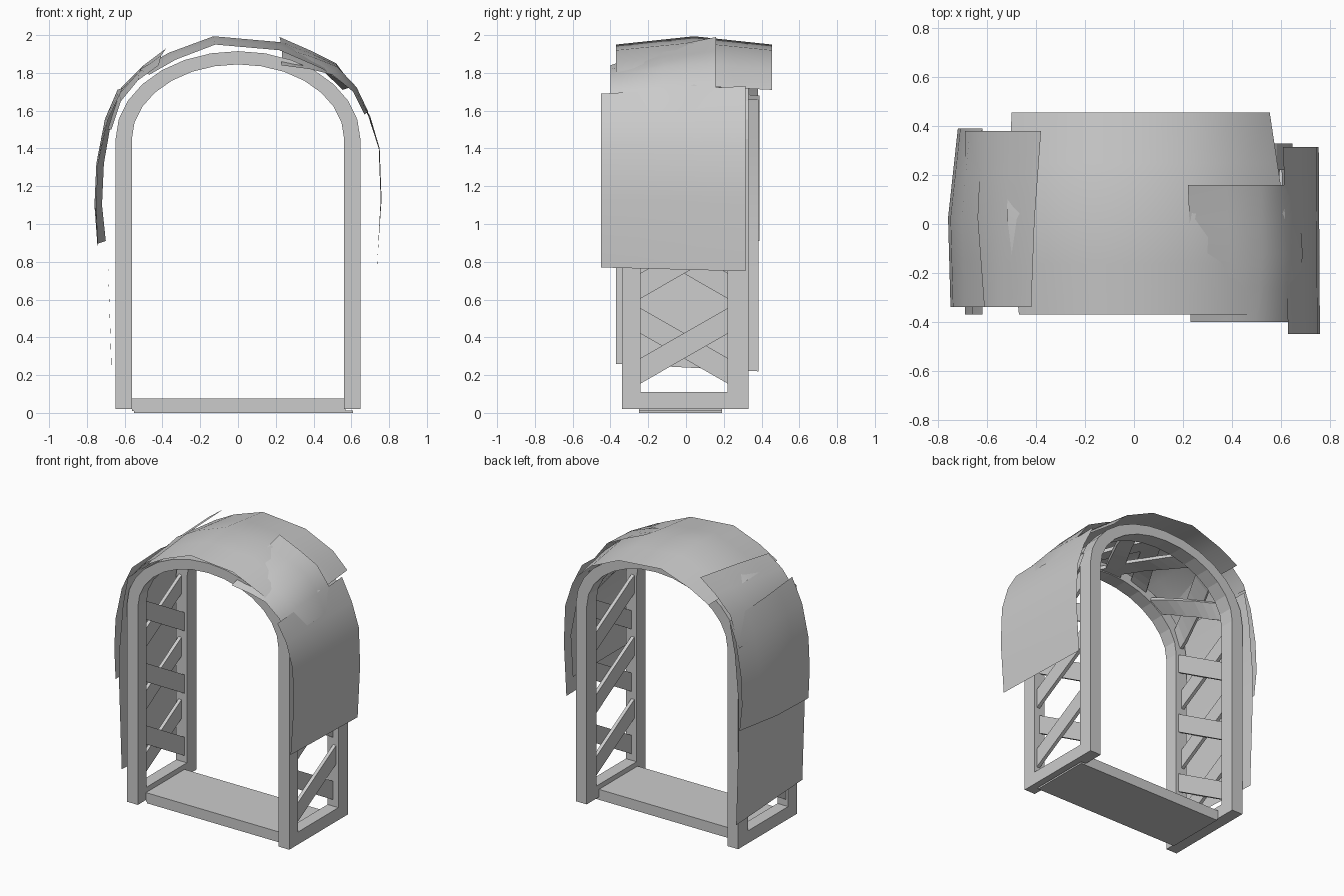
import bpy, bmesh, math
from mathutils import Vector

if "Cube" in bpy.data.objects:
    bpy.data.objects.remove(bpy.data.objects["Cube"])

def make(name, verts, faces, smooth=False, fix=True):
    me = bpy.data.meshes.new(name)
    me.from_pydata(verts, [], faces)
    if fix:
        bm = bmesh.new()
        bm.from_mesh(me)
        bmesh.ops.recalc_face_normals(bm, faces=bm.faces)
        bm.to_mesh(me)
        bm.free()
    ob = bpy.data.objects.new(name, me)
    bpy.context.collection.objects.link(ob)
    if smooth:
        for p in me.polygons:
            p.use_smooth = True
    return ob

def box(name, x0, x1, y0, y1, z0, z1):
    v = [(x, y, z) for x in (x0, x1) for y in (y0, y1) for z in (z0, z1)]
    f = [(0, 1, 3, 2), (4, 6, 7, 5), (0, 4, 5, 1), (2, 3, 7, 6), (0, 2, 6, 4), (1, 5, 7, 3)]
    return make(name, v, f)

def arch_line(half, rise, foot, n=14):
    arc = [(half * math.cos(math.pi * i / n), 1.45 + rise * math.sin(math.pi * i / n)) for i in range(n + 1)]
    return [(half, foot)] + arc + [(-half, foot)]

# Front and back arched frames
inner, outer = arch_line(0.562, 0.395, 0.02), arch_line(0.648, 0.465, 0.02)
for name, y0, y1 in (("front_arch", -0.34, -0.24), ("back_arch", 0.22, 0.33)):
    v, f = [], []
    for (xi, zi), (xo, zo) in zip(inner, outer):
        v += [(xi, y0, zi), (xo, y0, zo), (xo, y1, zo), (xi, y1, zi)]
    n = len(inner)
    for i in range(n - 1):
        for k in range(4):
            a, b = 4 * i + k, 4 * i + (k + 1) % 4
            f.append((a, b, b + 4, a + 4))
    f += [(3, 2, 1, 0), tuple(range(4 * n - 4, 4 * n))]
    make(name, v, f)

# Ground rails and floor board
for side, s in (("right", 1), ("left", -1)):
    box(side + "_ground_rail", *sorted((s * 0.562, s * 0.648)), -0.24, 0.22, 0.02, 0.11)
box("floor_board", -0.56, 0.57, -0.25, 0.19, 0.01, 0.075)
box("floor_underside", -0.55, 0.61, -0.25, 0.19, 0.0, 0.012)

# Centre path of the arch, walked by length
path = [Vector((p[0], p[1])) for p in arch_line(0.605, 0.43, 0.0)]

def on_path(s):
    for a, b in zip(path, path[1:]):
        d = (b - a).length
        if s <= d or b is path[-1]:
            t = (b - a) / d
            return a + t * s, Vector((t.y, -t.x))
        s -= d

# Crossed lattice slats, bent along the arch and mirrored
def slat(name, y_from, y_to, s0, side, off, seg=8):
    v, f = [], []
    for i in range(seg + 1):
        t = i / seg
        y = y_from + (y_to - y_from) * t
        for ds, dn in ((0, off - 0.012), (0.135, off - 0.012), (0.135, off + 0.012), (0, off + 0.012)):
            p, n = on_path(s0 + 0.275 * t + ds)
            q = p + n * dn
            v.append((side * q.x, y, q.y))
    for i in range(seg):
        for k in range(4):
            a, b = 4 * i + k, 4 * i + (k + 1) % 4
            f.append((a, b, b + 4, a + 4))
    f += [(0, 1, 2, 3), tuple(range(4 * seg, 4 * seg + 4))]
    make(name, v, f)

for side, label in ((1, "right"), (-1, "left")):
    for k in range(5):
        slat(f"{label}_slat_rising_{k}", -0.25, 0.23, 0.15 + 0.45 * k, side, 0.012)
        slat(f"{label}_slat_falling_{k}", 0.23, -0.25, 0.15 + 0.45 * k, side, -0.012)

# Foliage sheets: front and back profiles (x, z) with a bulged middle
def sheet(name, front, back, y0, y1, bulge):
    v, f = [], []
    cols = 5
    for (xa, za), (xb, zb) in zip(front, back):
        for c in range(cols):
            t = c / (cols - 1)
            p = Vector((xa + (xb - xa) * t, za + (zb - za) * t))
            out = (p - Vector((0, min(p.y, 1.4)))).normalized()
            p += out * bulge * (1 - abs(2 * t - 1))
            v.append((p.x, y0 + (y1 - y0) * t, p.y))
    for r in range(len(front) - 1):
        for c in range(cols - 1):
            a = r * cols + c
            f.append((a, a + 1, a + cols + 1, a + cols))
    make(name, v, f, smooth=True)

sheet("top_foliage",
      [(-0.47, 1.79), (-0.33, 1.87), (-0.12, 1.95), (0.22, 1.92), (0.45, 1.82), (0.60, 1.71)],
      [(-0.50, 1.79), (-0.35, 1.87), (-0.12, 1.95), (0.22, 1.92), (0.44, 1.82), (0.555, 1.71)],
      -0.37, 0.455, 0.045)
sheet("right_foliage",
      [(0.63, 1.69), (0.70, 1.57), (0.75, 1.40), (0.76, 1.13), (0.735, 0.77)],
      [(0.61, 1.73), (0.69, 1.57), (0.745, 1.40), (0.755, 1.13), (0.735, 0.75)],
      -0.45, 0.315, 0.0)
sheet("right_inner_foliage",
      [(0.64, 1.55), (0.70, 1.38), (0.74, 1.17), (0.722, 0.87)],
      [(0.64, 1.55), (0.70, 1.38), (0.74, 1.17), (0.722, 0.87)],
      -0.36, 0.26, 0.0)
sheet("right_shoulder_foliage",
      [(0.23, 1.84), (0.38, 1.82), (0.50, 1.79), (0.61, 1.70), (0.67, 1.58)],
      [(0.22, 1.99), (0.38, 1.92), (0.52, 1.85), (0.61, 1.73), (0.67, 1.60)],
      -0.40, 0.16, 0.02)
sheet("left_shoulder_foliage",
      [(-0.67, 1.50), (-0.62, 1.65), (-0.53, 1.76), (-0.42, 1.84)],
      [(-0.69, 1.50), (-0.62, 1.72), (-0.50, 1.84), (-0.38, 1.93)],
      -0.34, 0.38, 0.01)
sheet("left_long_foliage",
      [(-0.62, 1.66), (-0.66, 1.45), (-0.69, 1.10), (-0.69, 0.85), (-0.67, 0.26)],
      [(-0.62, 1.66), (-0.66, 1.45), (-0.69, 1.10), (-0.69, 0.85), (-0.67, 0.22)],
      -0.37, 0.385, 0.0)
sheet("left_upper_foliage",
      [(-0.61, 1.72), (-0.69, 1.55), (-0.74, 1.32), (-0.75, 1.10), (-0.74, 0.88)],
      [(-0.62, 1.68), (-0.67, 1.55), (-0.71, 1.32), (-0.72, 1.10), (-0.70, 0.91)],
      -0.34, 0.39, 0.025)
